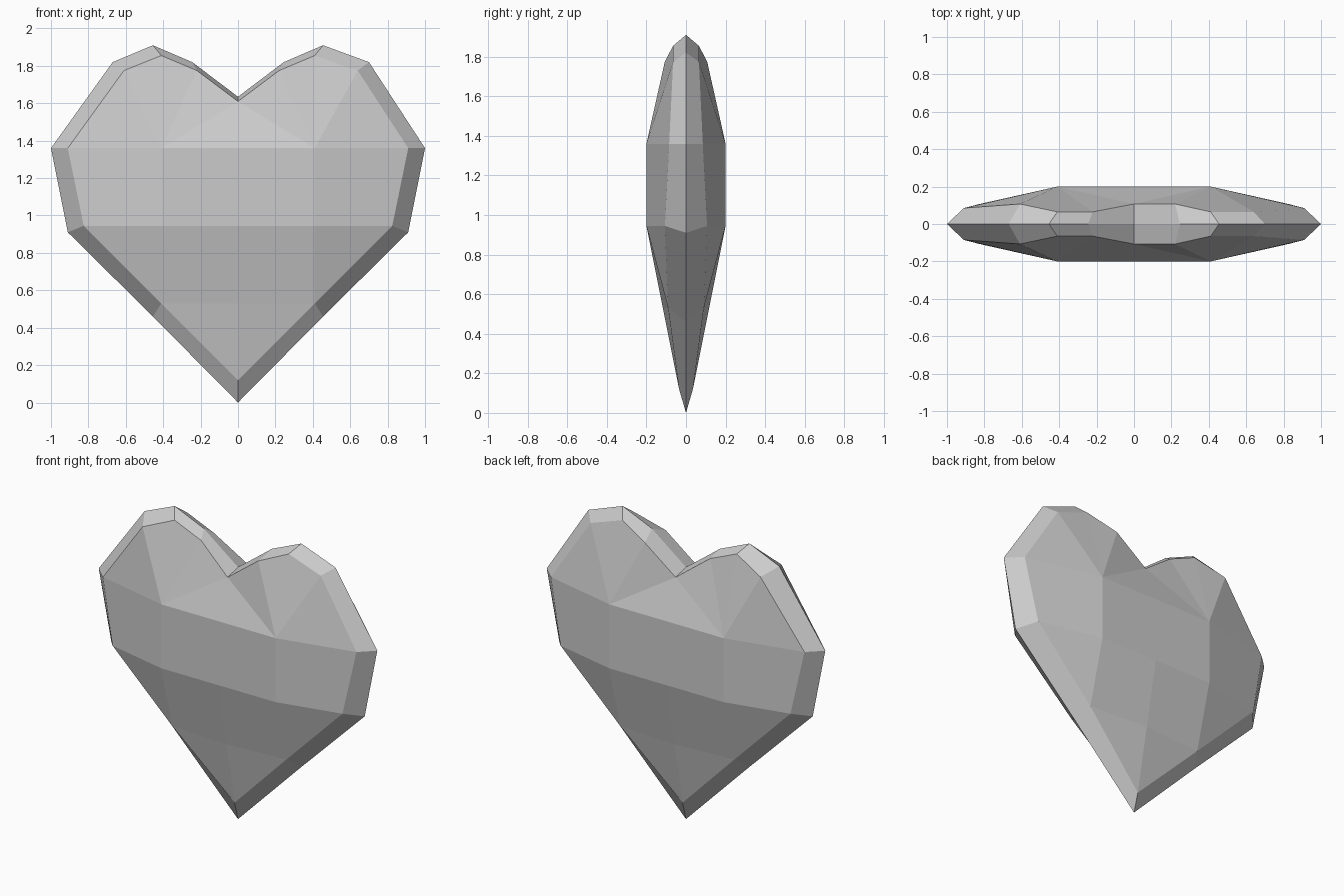
import bpy
import bmesh

cube = bpy.data.objects.get("Cube")
if cube:
    bpy.data.objects.remove(cube, do_unlink=True)

# Plain grey stone
grey = bpy.data.materials.new("Stone grey")
grey.use_nodes = True
colour = (0.6, 0.6, 0.6, 1)
grey.diffuse_color = colour
grey.node_tree.nodes["Principled BSDF"].inputs["Base Color"].default_value = colour

bm = bmesh.new()


def build_half(side):
    """Front half of one lobe; side is -1 or 1."""
    left = side > 0
    shoulder = 0.70 if left else 0.67
    # Girdle outline from the notch round to the tip (x, z)
    outline = [(0, 1.635), (0.245, 1.82), (0.455, 1.91), (shoulder, 1.82),
               (1, 1.36), (0.91, 0.91), (0.455, 0.46), (0, 0)]
    # Bevel ring just inside it (x, depth, z)
    ring = [(0, 0.107, 1.61), (0.22, 0.107 if left else 0.065, 1.775),
            (0.41, 0.065, 1.855),
            (shoulder - 0.06, 0.065 if left else 0.107, 1.775),
            (0.91, 0.085, 1.36), (0.825, 0.107, 0.945),
            (0.41, 0.09, 0.53), (0, 0.035, 0.12)]
    # Raised centre panel, plus one point on the lower centre line
    crown = [(0, 0.2, 1.36), (0.41, 0.2, 1.36), (0.41, 0.2, 0.945),
             (0, 0.2, 0.945), (0, 0.117, 0.53)]

    def add(x, depth, z):
        return bm.verts.new((side * x, -depth, z))

    o = [add(x, 0, z) for x, z in outline]
    r = [add(*p) for p in ring]
    top, top_out, low_out, low, keel = [add(*p) for p in crown]

    # Bevel strip
    for i in range(len(o) - 1):
        bm.faces.new((o[i], o[i + 1], r[i + 1], r[i]))
    # Crown facets
    for face in [(r[0], top_out, top), (r[0], r[1], top_out),
                 (r[1], r[2], top_out), (r[2], r[3], top_out),
                 (r[3], r[4], top_out), (top_out, r[4], r[5], low_out),
                 (top, top_out, low_out, low), (low_out, r[5], r[6]),
                 (low, low_out, r[6], keel), (keel, r[6], r[7])]:
        bm.faces.new(face)


for s in (-1, 1):
    build_half(s)

# Copy the front to the back and weld the girdle and centre line
back = bmesh.ops.duplicate(bm, geom=bm.verts[:] + bm.edges[:] + bm.faces[:])
for v in back["geom"]:
    if isinstance(v, bmesh.types.BMVert):
        v.co.y = -v.co.y
bmesh.ops.remove_doubles(bm, verts=bm.verts[:], dist=0.001)
bmesh.ops.recalc_face_normals(bm, faces=bm.faces[:])

mesh = bpy.data.meshes.new("faceted_heart")
bm.to_mesh(mesh)
bm.free()
mesh.materials.append(grey)
heart = bpy.data.objects.new("faceted_heart", mesh)
bpy.context.collection.objects.link(heart)
